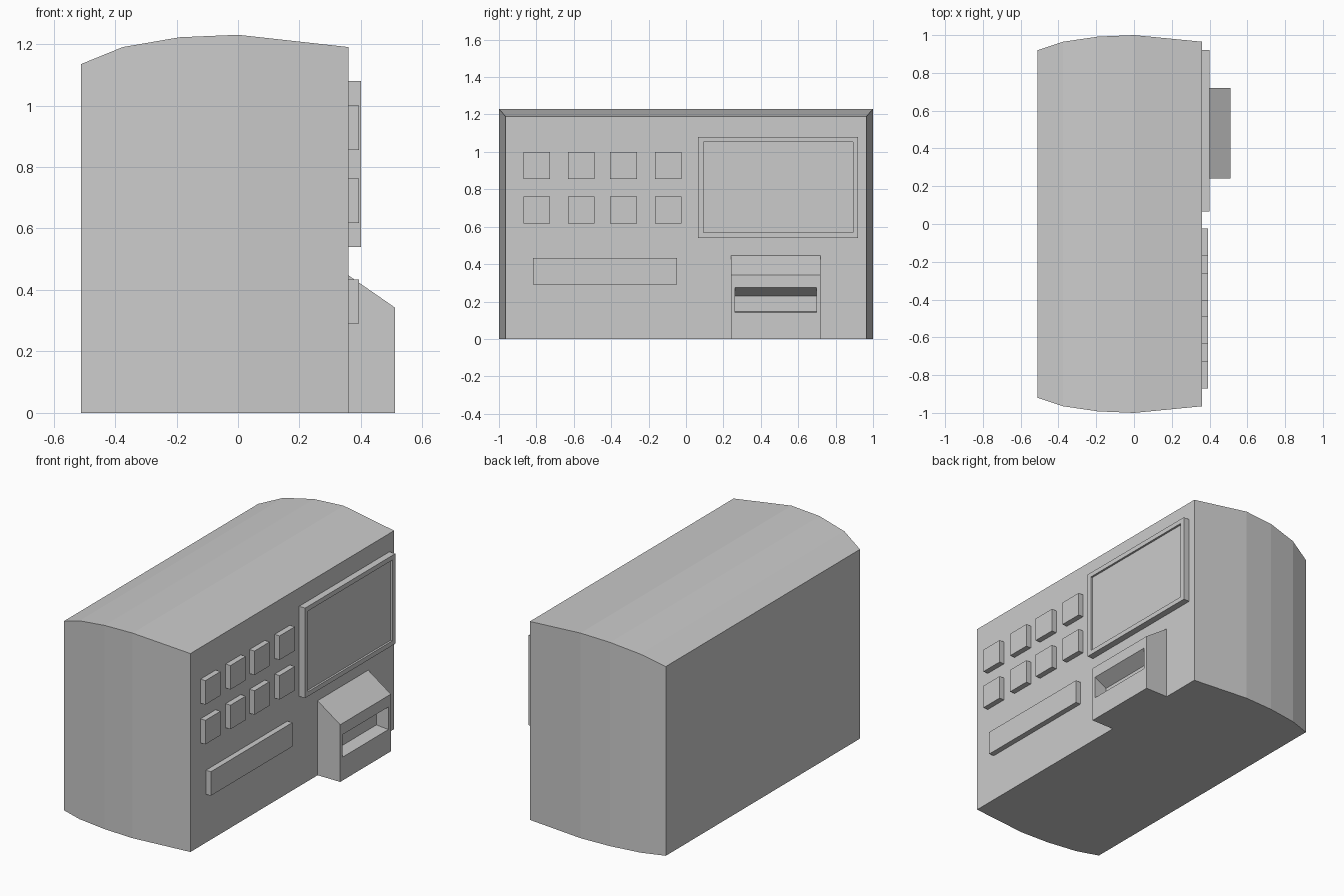
import bpy, bmesh

if "Cube" in bpy.data.objects:
    bpy.data.objects.remove(bpy.data.objects["Cube"])


def finish(name, bm):
    bmesh.ops.recalc_face_normals(bm, faces=bm.faces[:])
    me = bpy.data.meshes.new(name)
    bm.to_mesh(me)
    bm.free()
    ob = bpy.data.objects.new(name, me)
    bpy.context.collection.objects.link(ob)
    return ob


def prism(profile, y0, y1):
    """Extrude an x/z profile along y."""
    bm = bmesh.new()
    a = [bm.verts.new((x, y0, z)) for x, z in profile]
    b = [bm.verts.new((x, y1, z)) for x, z in profile]
    n = len(profile)
    bm.faces.new(a)
    bm.faces.new(b[::-1])
    for i in range(n):
        bm.faces.new((a[i], b[i], b[(i + 1) % n], a[(i + 1) % n]))
    bmesh.ops.recalc_face_normals(bm, faces=bm.faces[:])
    return bm


def block(x0, x1, y0, y1, z0, z1):
    return prism([(x0, z0), (x1, z0), (x1, z1), (x0, z1)], y0, y1)


def recess(bm, rings):
    """Sink the +x face through successive (x, y0, y1, z0, z1) rectangles."""
    bm.normal_update()
    face = max(bm.faces, key=lambda f: (round(f.normal.x, 3), f.calc_center_median().x))
    for x, y0, y1, z0, z1 in rings:
        bmesh.ops.inset_individual(bm, faces=[face], thickness=0.01)
        c = face.calc_center_median()
        for v in face.verts:
            v.co = (x, y0 if v.co.y < c.y else y1, z0 if v.co.z < c.z else z1)


# Cabinet: lofted rectangular sections (x, half width, height) along x
sections = [(-0.51, 0.92, 1.135), (-0.375, 0.965, 1.19), (-0.19, 0.992, 1.222),
            (0.0, 1.0, 1.23), (0.36, 0.965, 1.19)]
bm = bmesh.new()
loops = [[bm.verts.new(p) for p in ((x, -w, 0), (x, w, 0), (x, w, h), (x, -w, h))]
         for x, w, h in sections]
bm.faces.new(loops[0])
bm.faces.new(loops[-1])
for a, b in zip(loops, loops[1:]):
    for i in range(4):
        j = (i + 1) % 4
        bm.faces.new((a[i], a[j], b[j], b[i]))
finish("cabinet", bm)

# Screen with a shallow sunken display
bm = block(0.35, 0.40, 0.065, 0.92, 0.54, 1.08)
recess(bm, [(0.40, 0.093, 0.892, 0.568, 1.052), (0.388, 0.093, 0.892, 0.568, 1.052)])
finish("screen", bm)

# Two rows of square buttons
for r, z in enumerate((0.618, 0.856)):
    for c, y in enumerate((-0.87, -0.632, -0.405, -0.167)):
        finish(f"button_{r}_{c}", block(0.35, 0.393, y, y + 0.144, z, z + 0.144))

# Long bar under the buttons
finish("wide_bar", block(0.35, 0.393, -0.818, -0.047, 0.29, 0.434))

# Tray housing with sloped top and an opening with a slanted ceiling
bm = prism([(0.35, 0), (0.51, 0), (0.51, 0.343), (0.36, 0.447), (0.35, 0.447)], 0.24, 0.72)
recess(bm, [(0.51, 0.263, 0.697, 0.14, 0.275), (0.43, 0.263, 0.697, 0.146, 0.23)])
finish("tray_housing", bm)
